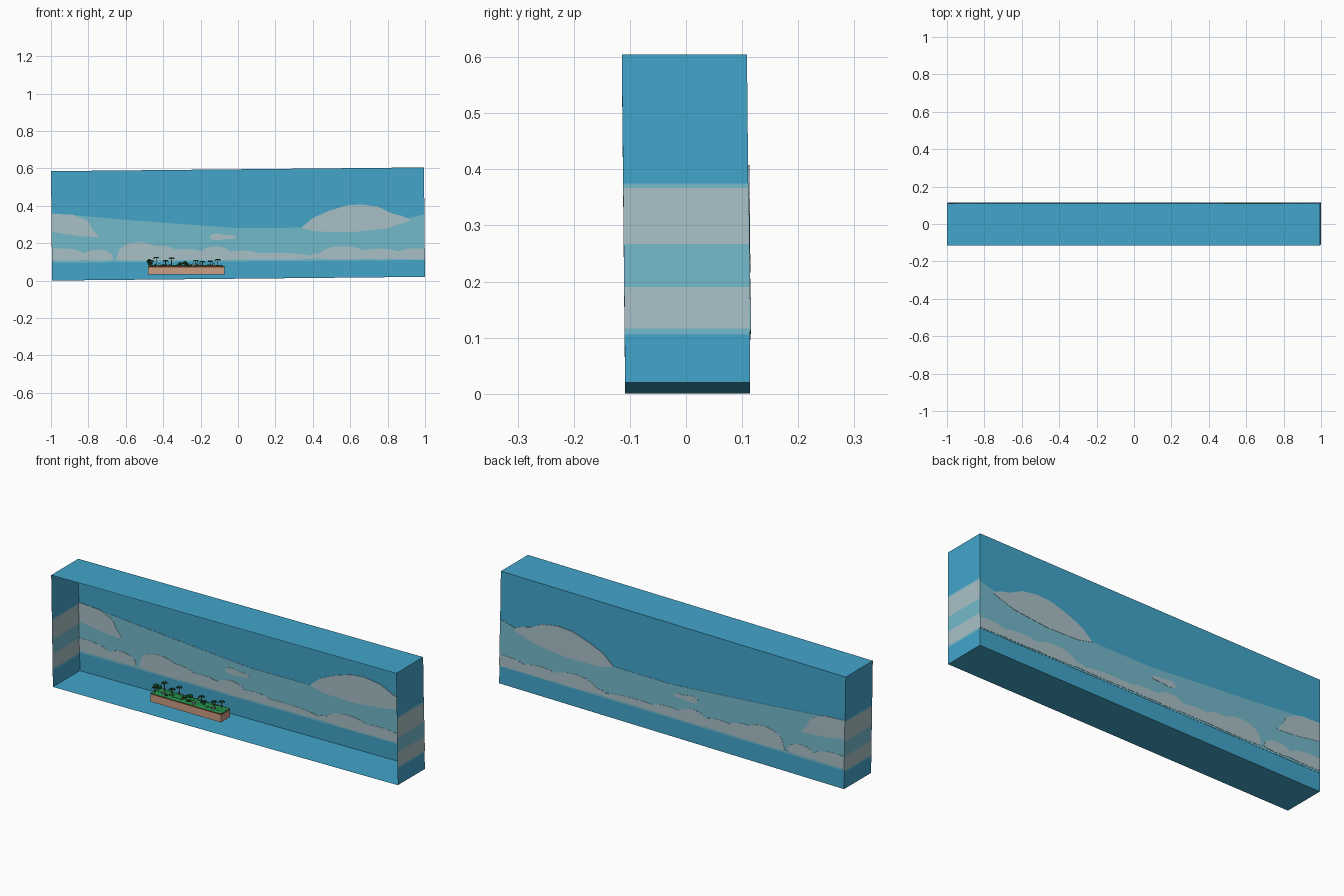
import bpy, bmesh, math, random
from mathutils import Matrix, Vector

if "Cube" in bpy.data.objects:
    bpy.data.objects.remove(bpy.data.objects["Cube"])

random.seed(4)


def mat(name, r, g, b):
    lin = [((c / 255 + 0.055) / 1.055) ** 2.4 for c in (r, g, b)]
    m = bpy.data.materials.new(name)
    m.diffuse_color = (*lin, 1)
    m.use_nodes = True
    m.node_tree.nodes["Principled BSDF"].inputs["Base Color"].default_value = m.diffuse_color
    return m


SKY = mat("sky_blue", 66, 165, 203)
HAZE = mat("haze_teal", 116, 186, 203)
CLOUD = mat("cloud_grey", 169, 193, 200)
SAND = mat("sand_tan", 203, 158, 132)
SOIL = mat("soil_brown", 112, 62, 44)
GRASS = mat("grass_green", 34, 138, 72)
LEAF = mat("leaf_dark_green", 26, 92, 52)
TRUNK = mat("trunk_brown", 128, 92, 66)
RED = mat("flower_red", 190, 50, 50)
STONE = mat("stone_grey", 150, 160, 160)

# the sky box leans very slightly sideways and forwards
X, Y0, Y1, H = 0.997, -0.1085, 0.1145, 0.585
LEAN = Matrix(((1, 0, -0.01, 0.003), (0, 1, -0.01, 0), (0.01, 0, 1, 0.01), (0, 0, 0, 1)))


def make(name, verts, faces, mats, index=None, lean=False):
    me = bpy.data.meshes.new(name)
    me.from_pydata(verts, [], faces)
    for m in mats:
        me.materials.append(m)
    if index:
        for p, i in zip(me.polygons, index):
            p.material_index = i
    if lean:
        me.transform(LEAN)
    ob = bpy.data.objects.new(name, me)
    bpy.context.collection.objects.link(ob)
    return ob


def from_bm(name, bm, mats):
    me = bpy.data.meshes.new(name)
    bm.to_mesh(me)
    bm.free()
    for m in mats:
        me.materials.append(m)
    ob = bpy.data.objects.new(name, me)
    bpy.context.collection.objects.link(ob)
    return ob


# plain walls of the sky box, open at the front
Q = [(0, 1, 2, 3)]
make("back_wall", [(X, Y1, 0), (-X, Y1, 0), (-X, Y1, H), (X, Y1, H)], Q, [SKY], lean=True)
make("roof", [(-X, Y0, H), (X, Y0, H), (X, Y1, H), (-X, Y1, H)], Q, [SKY], lean=True)
make("floor", [(-X, Y1, 0), (X, Y1, 0), (X, Y0, 0), (-X, Y0, 0)], Q, [SKY], lean=True)

# side walls cut into horizontal colour strips
LEVELS = [0, 0.086, 0.096, 0.17, 0.247, 0.347, 0.355, H]
STRIPS = [0, 1, 2, 1, 2, 1, 0]
for name, s in (("left_wall", -1), ("right_wall", 1)):
    v = [(s * X, y, z) for z in LEVELS for y in (Y0, Y1)]
    f = [(2 * i, 2 * i + 1, 2 * i + 3, 2 * i + 2)[::s] for i in range(len(STRIPS))]
    make(name, v, f, [SKY, HAZE, CLOUD], STRIPS, lean=True)


def plate(name, xs, low, high, half, m):
    """Thin plate through the back wall between two height curves (as read in front view)."""
    v, f, n = [], [], len(xs)
    for x in xs:
        t = 0.01 * (x + 1)
        for y in (Y1 - half, Y1 + half):
            v += [(x, y, low(x) - t), (x, y, high(x) - t)]
    for i in range(n - 1):
        a, b = 4 * i, 4 * i + 4
        f += [(a, b, b + 1, a + 1), (a + 2, a + 3, b + 3, b + 2),
              (a + 1, b + 1, b + 3, a + 3), (a, a + 2, b + 2, b)]
    f += [(0, 1, 3, 2), (4 * n - 4, 4 * n - 2, 4 * n - 1, 4 * n - 3)]
    make(name, v, f, [m], lean=True)


def curve(pts):
    def at(x):
        for (x0, z0), (x1, z1) in zip(pts, pts[1:]):
            if x <= x1:
                return z0 + (z1 - z0) * (x - x0) / (x1 - x0)
        return pts[-1][1]
    return at


def steps(a, b, n):
    return [a + (b - a) * i / n for i in range(n + 1)]


# haze band with a sagging upper edge
haze_top = curve([(-X, 0.36), (-0.6, 0.325), (-0.31, 0.303), (0, 0.28), (0.34, 0.283),
                  (0.6, 0.30), (0.92, 0.335), (X, 0.355)])
plate("haze_band", steps(-X, X, 40), curve([(-X, 0.096), (X, 0.11)]), haze_top, 0.0012, HAZE)


# rows of low puffy clouds: (centre, half width, top)
def puffs(name, base, sag, bumps):
    a = max(-X, min(c - r for c, r, t in bumps))
    b = min(X, max(c + r for c, r, t in bumps))

    def dome(x):
        return max((t - base) * max(0, 1 - ((x - c) / r) ** 2) ** 0.4 for c, r, t in bumps)
    plate(name, steps(a, b, 90), lambda x: base - sag * dome(x), lambda x: base + dome(x) + 0.0005,
          0.0024, CLOUD)


puffs("low_clouds_left", 0.115, 0.15,
      [(-0.95, 0.14, 0.172), (-0.75, 0.08, 0.165), (-0.6, 0.05, 0.16)])
puffs("low_clouds_middle", 0.117, 0.12,
      [(-0.53, 0.12, 0.205), (-0.42, 0.11, 0.185), (-0.28, 0.12, 0.168), (-0.12, 0.09, 0.182),
       (0.02, 0.11, 0.16), (0.2, 0.2, 0.148)])
puffs("low_clouds_right", 0.12, 0.12,
      [(0.43, 0.05, 0.145), (0.56, 0.13, 0.183), (0.75, 0.14, 0.17), (0.95, 0.12, 0.172)])
puffs("small_cloud", 0.23, 0.7, [(-0.11, 0.04, 0.25), (-0.06, 0.05, 0.243)])

# tall clouds on either end
plate("high_cloud_left", steps(-X, -0.745, 24),
      curve([(-X, 0.26), (-0.85, 0.238), (-0.745, 0.232)]),
      curve([(-X, 0.357), (-0.88, 0.352), (-0.8, 0.318), (-0.78, 0.275), (-0.745, 0.236)]), 0.0024, CLOUD)
plate("high_cloud_right", steps(0.34, 0.92, 40),
      curve([(0.34, 0.28), (0.42, 0.262), (0.6, 0.258), (0.8, 0.28), (0.92, 0.32)]),
      curve([(0.34, 0.284), (0.4, 0.335), (0.48, 0.37), (0.58, 0.402), (0.66, 0.408), (0.75, 0.395),
             (0.82, 0.36), (0.88, 0.345), (0.92, 0.325)]), 0.0024, CLOUD)

# island block
IX0, IX1, IY0, IY1 = -0.482, -0.073, -0.036, 0.04


def block(name, x0, x1, y0, y1, z0, z1, m):
    bm = bmesh.new()
    bmesh.ops.create_cube(bm, size=1, matrix=Matrix.Translation(
        ((x0 + x1) / 2, (y0 + y1) / 2, (z0 + z1) / 2)) @ Matrix.Diagonal((x1 - x0, y1 - y0, z1 - z0, 1)))
    return from_bm(name, bm, [m])


block("island_sand", IX0, IX1, IY0, IY1, 0.033, 0.071, SAND)
block("island_soil", IX0, IX1, IY0, IY1, 0.071, 0.077, SOIL)

# uneven grass top
bm = bmesh.new()
bmesh.ops.create_grid(bm, x_segments=24, y_segments=6, size=0.5)
for v in bm.verts:
    edge = abs(v.co.x) > 0.49 or abs(v.co.y) > 0.49
    v.co = ((IX0 + IX1) / 2 + v.co.x * (IX1 - IX0), (IY0 + IY1) / 2 + v.co.y * (IY1 - IY0),
            0.077 if edge else random.uniform(0.078, 0.085))
from_bm("island_grass", bm, [GRASS])


# palms: leaning trunk and drooping leaves
def palm(name, x, y, top):
    bm = bmesh.new()
    h = top - 0.08
    bmesh.ops.create_cone(bm, segments=6, radius1=0.003, radius2=0.0018, depth=h, cap_ends=True,
                          matrix=Matrix.Translation((x, y, 0.078 + h / 2)))
    for f in bm.faces:
        f.material_index = 1
    for i in range(7):
        a = i * math.tau / 7 + x * 40
        d, w = Vector((math.cos(a), math.sin(a), 0)), Vector((-math.sin(a), math.cos(a), 0)) * 0.004
        c = Vector((x, y, top))
        mid, tip = c + d * 0.01 + Vector((0, 0, 0.002)), c + d * 0.019 - Vector((0, 0, 0.008))
        p = [bm.verts.new(q) for q in (c, mid - w, tip, mid + w)]
        bm.faces.new((p[0], p[1], p[2]))
        bm.faces.new((p[0], p[2], p[3]))
    from_bm(name, bm, [LEAF, TRUNK])


for i, (x, y, top) in enumerate([(-0.437, 0.018, 0.125), (-0.388, 0.01, 0.108), (-0.355, 0.022, 0.122),
                                 (-0.225, 0.02, 0.108), (-0.19, -0.01, 0.103), (-0.148, 0.015, 0.105),
                                 (-0.108, 0.02, 0.113), (-0.465, -0.02, 0.108)]):
    palm(f"palm_{i + 1}", x, y, top)


# bushes, flowers and stones
def blob(name, x, y, z, r, m):
    bm = bmesh.new()
    bmesh.ops.create_icosphere(bm, subdivisions=1, radius=r,
                               matrix=Matrix.Translation((x, y, z)) @ Matrix.Diagonal((1.2, 1, 0.8, 1)))
    from_bm(name, bm, [m])


for i, (x, y, z, r) in enumerate([(-0.475, 0.0, 0.105, 0.013), (-0.47, 0.02, 0.092, 0.014),
                                  (-0.31, 0.0, 0.09, 0.012), (-0.285, 0.015, 0.095, 0.013),
                                  (-0.27, -0.015, 0.087, 0.009), (-0.4, -0.02, 0.083, 0.007),
                                  (-0.16, -0.02, 0.083, 0.006)]):
    blob(f"bush_{i + 1}", x, y, z, r, LEAF)
for i in range(14):
    x, y = random.uniform(-0.46, -0.09), random.uniform(-0.03, 0.03)
    blob(f"flower_{i + 1}", x, y, 0.087, 0.004, RED)
for i, (x, y) in enumerate([(-0.42, -0.012), (-0.24, -0.02), (-0.205, 0.005), (-0.13, -0.015)]):
    block(f"stone_{i + 1}", x - 0.006, x + 0.006, y - 0.005, y + 0.005, 0.078, 0.09, STONE)
